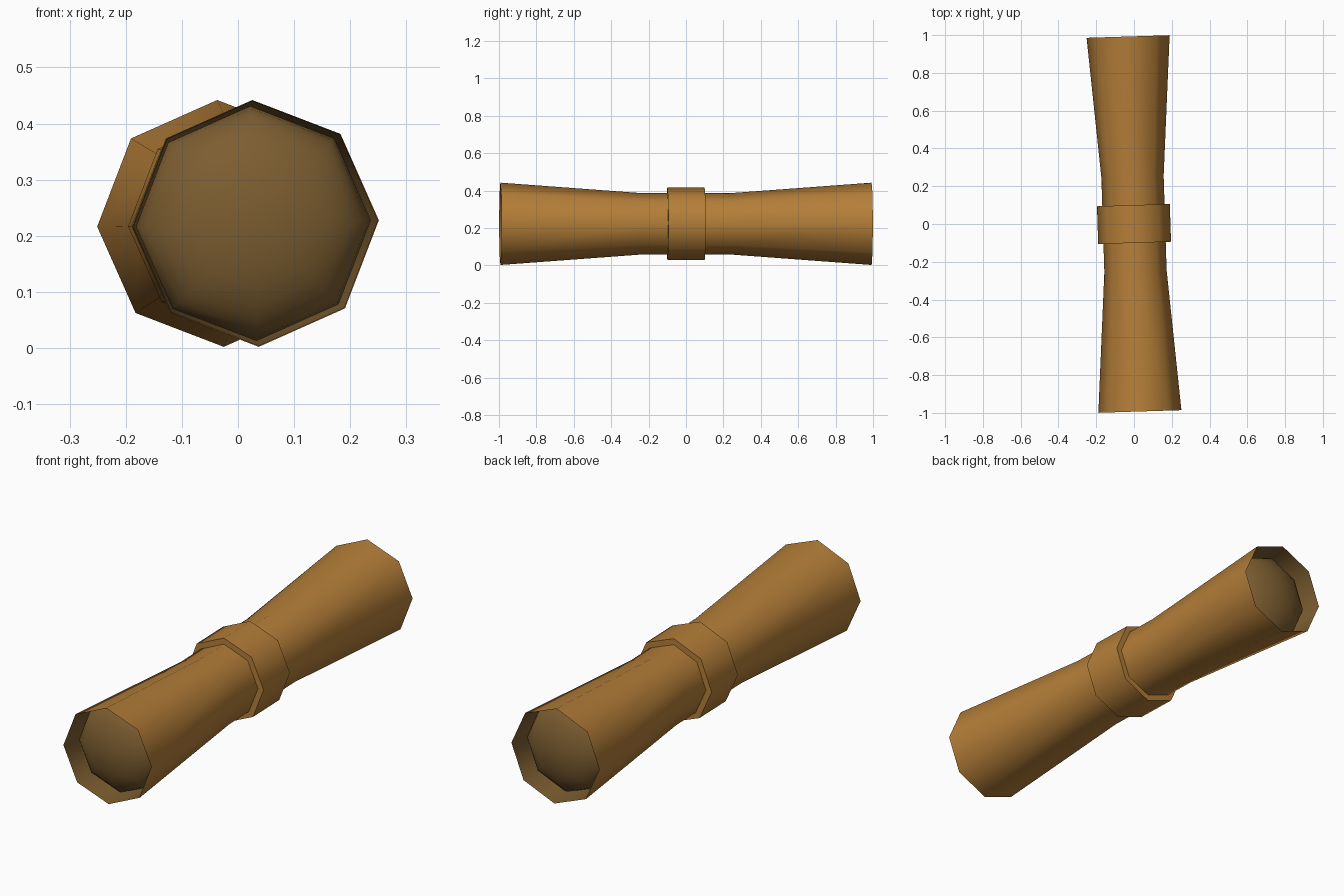
import bpy, bmesh, math

if "Cube" in bpy.data.objects:
    bpy.data.objects.remove(bpy.data.objects["Cube"])

SIDES = 8
YAW = math.radians(1.8)     # the handle lies slightly turned
ROLL = math.radians(1.5)
CENTRE_Z = 0.222
HALF = 0.993                # half length along the axis


def material(name, rgb):
    m = bpy.data.materials.new(name)
    m.diffuse_color = (*rgb, 1)
    m.use_nodes = True
    m.node_tree.nodes["Principled BSDF"].inputs["Base Color"].default_value = m.diffuse_color
    return m


def revolve(name, profile, mat, closed=False):
    """Eight-sided revolve of (y, radius) points around the y axis."""
    bm = bmesh.new()
    rings = []
    for y, r in profile:
        rings.append([bm.verts.new((r * math.cos(math.tau * k / SIDES + ROLL), y,
                                    r * math.sin(math.tau * k / SIDES + ROLL)))
                      for k in range(SIDES)])
    pairs = list(zip(rings, rings[1:]))
    if closed:
        pairs.append((rings[-1], rings[0]))
    for a, b in pairs:
        for k in range(SIDES):
            n = (k + 1) % SIDES
            bm.faces.new((a[k], b[k], b[n], a[n]))
    bmesh.ops.remove_doubles(bm, verts=bm.verts, dist=1e-5)
    me = bpy.data.meshes.new(name)
    bm.to_mesh(me)
    bm.free()
    me.materials.append(mat)
    ob = bpy.data.objects.new(name, me)
    bpy.context.collection.objects.link(ob)
    ob.location.z = CENTRE_Z
    ob.rotation_euler.z = YAW
    bpy.ops.object.select_all(action='DESELECT')
    ob.select_set(True)
    bpy.context.view_layer.objects.active = ob
    bpy.ops.object.shade_smooth_by_angle(angle=math.radians(50))
    return ob


wood = material("warm_brown", (0.46, 0.21, 0.04))
dark = material("dark_brown", (0.20, 0.11, 0.03))

# Flared tube with a straight neck
revolve("flared_tube", [(-HALF, 0.22), (-0.25, 0.165), (0.25, 0.165), (HALF, 0.22)], wood)

# Band around the neck
revolve("centre_band", [(-0.1, 0.16), (-0.1, 0.193), (0.1, 0.193), (0.1, 0.16)], wood, closed=True)

# Domed, recessed dark ends with the lining out to the rim
base, height, radius = 0.87, 0.115, 0.209
dome = [(-(base + height * math.cos(t)), radius * math.sin(t))
        for t in (math.pi / 2 * i / 8 for i in range(9))]
cup = dome + [(-HALF, 0.2185)]
revolve("front_end_cup", cup, dark)
revolve("back_end_cup", [(-y, r) for y, r in reversed(cup)], dark)
